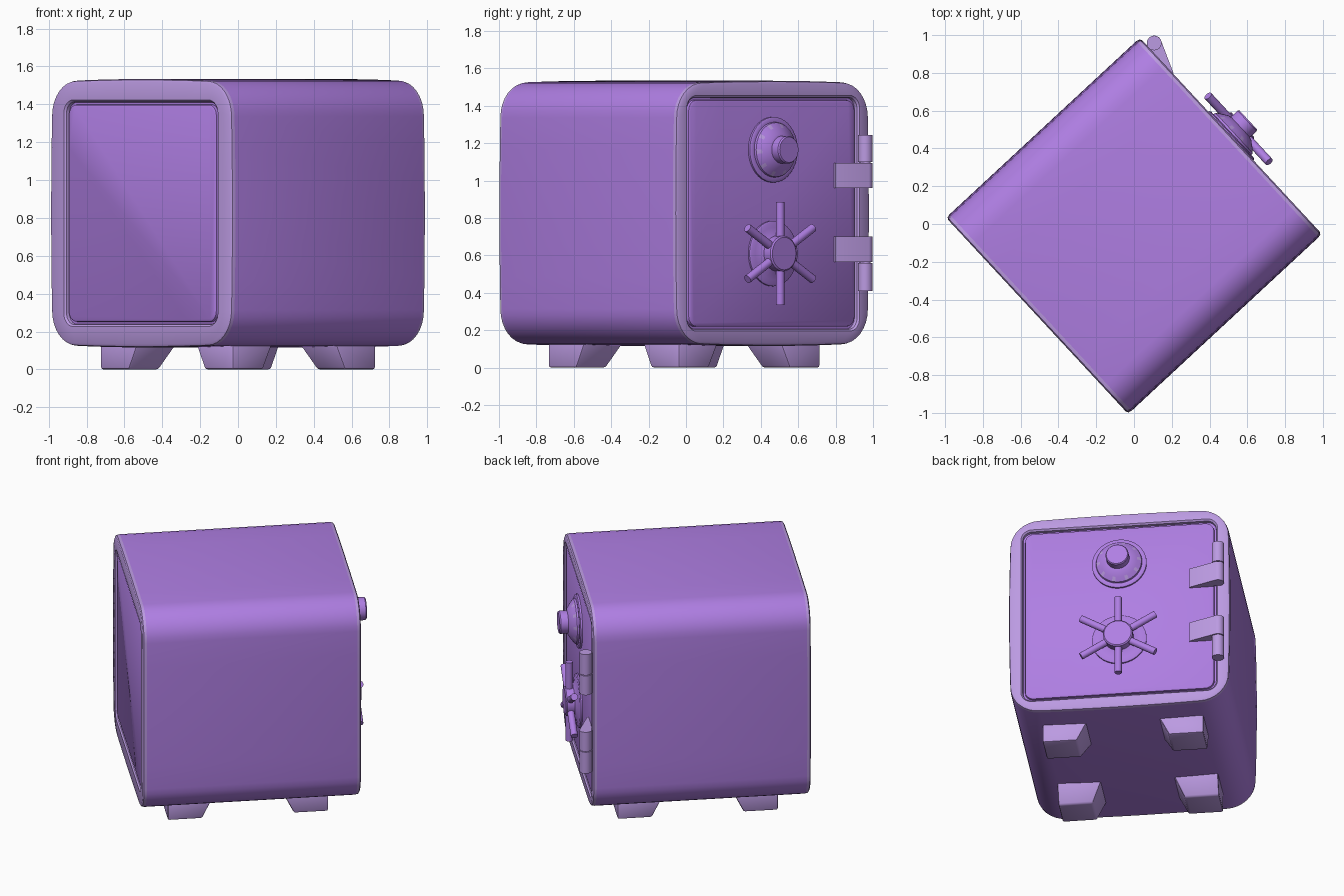
import bpy, bmesh, math
from mathutils import Matrix, Vector

if "Cube" in bpy.data.objects:
    bpy.data.objects.remove(bpy.data.objects["Cube"])

# Whole safe is modelled facing -y, then turned about z
TURN = Matrix.Translation((0, -0.01, 0)) @ Matrix.Rotation(math.radians(132.85), 4, 'Z')
ZC = 0.825       # height of body centre
FRONT = -0.695   # door surface


def material(name, rgb):
    m = bpy.data.materials.new(name)
    m.diffuse_color = (*rgb, 1)
    m.use_nodes = True
    m.node_tree.nodes["Principled BSDF"].inputs["Base Color"].default_value = m.diffuse_color
    return m


PURPLE = material("purple", (0.43, 0.21, 0.77))
LILAC = material("pale lilac", (0.50, 0.325, 0.76))


def finish(bm, name, mats, angle=35, bevel=0):
    bmesh.ops.recalc_face_normals(bm, faces=bm.faces)
    if bevel:
        bmesh.ops.bevel(bm, geom=bm.edges[:], offset=bevel, segments=2, affect='EDGES', profile=0.5)
    me = bpy.data.meshes.new(name)
    bm.to_mesh(me)
    bm.free()
    ob = bpy.data.objects.new(name, me)
    bpy.context.collection.objects.link(ob)
    for m in mats:
        me.materials.append(m)
    ob.matrix_world = TURN
    bpy.ops.object.select_all(action='DESELECT')
    ob.select_set(True)
    bpy.context.view_layer.objects.active = ob
    bpy.ops.object.shade_smooth_by_angle(angle=math.radians(angle))
    return ob


def rounded_square(half, radius, y, bulge, arc=8, side=6):
    """Rounded square outline in the xz plane with softly bowed sides."""
    pts, c = [], half - radius
    for q in range(4):
        rot = Matrix.Rotation(q * math.pi / 2, 2)
        quarter = [(half + bulge * (1 - t * t), c * t)
                   for t in (-1 + 2 * i / side for i in range(side))]
        quarter += [(c + radius * math.cos(a), c + radius * math.sin(a))
                    for a in (math.pi / 2 * i / arc for i in range(arc))]
        for p in quarter:
            v = rot @ Vector(p)
            pts.append((v.x, y, v.y + ZC))
    return pts


def loft(loops, name, mats, mat_rule=lambda i, j: 0, angle=35):
    bm = bmesh.new()
    rings = [[bm.verts.new(p) for p in loop] for loop in loops]
    n = len(rings[0])
    for i in range(len(rings) - 1):
        for j in range(n):
            k = (j + 1) % n
            f = bm.faces.new((rings[i][j], rings[i][k], rings[i + 1][k], rings[i + 1][j]))
            f.material_index = mat_rule(i, j)
    bm.faces.new(rings[0])
    bm.faces.new(rings[-1])
    return finish(bm, name, mats, angle)


def lathe(profile, name, mats, z, segs=40, mat_rule=lambda i, j: 0):
    """Turned part standing out of the door; profile is (radius, distance)."""
    loops = [[(r * math.cos(2 * math.pi * j / segs), FRONT - d,
               z + r * math.sin(2 * math.pi * j / segs)) for j in range(segs)]
             for r, d in profile]
    return loft(loops, name, mats, mat_rule)


def cylinder(bm, start, end, radius, segs=20):
    a, b = Vector(start), Vector(end)
    rot = (b - a).to_track_quat('Z', 'Y').to_matrix().to_4x4()
    bmesh.ops.create_cone(bm, cap_ends=True, segments=segs, radius1=radius, radius2=radius,
                          depth=(b - a).length, matrix=Matrix.Translation((a + b) / 2) @ rot)


# Body: bowed shell with pale rims and inset panels at both ends
rim = [(0.685, 0.175, 0.70, 0.006), (0.697, 0.185, 0.693, 0.007), (0.701, 0.19, 0.675, 0.008)]


def end_rings(panel, sign):
    inner = [(panel - 0.012, 0.05, 0.693, 0), (panel - 0.002, 0.055, 0.687, 0),
             (panel, 0.055, 0.672, 0), (panel + 0.012, 0.06, 0.672, 0),
             (panel + 0.014, 0.06, 0.69, 0), (panel + 0.024, 0.07, 0.70, 0)]
    return [rounded_square(h, r, sign * y, b) for h, r, y, b in inner + rim]


back, door = end_rings(0.574, 1), end_rings(0.606, -1)
count = len(back)
last = 2 * count - 2
loft(back + door[::-1], "safe_body", [PURPLE, LILAC],
     lambda i, j: 1 if 3 <= min(i, last - i) < count - 1 else 0)

# Combination dial with pale tick marks on its cone
lathe([(0.175, -0.005), (0.175, 0.01), (0.165, 0.016), (0.148, 0.016), (0.145, 0.028),
       (0.12, 0.048), (0.088, 0.07), (0.074, 0.074), (0.074, 0.122), (0.068, 0.13), (0.05, 0.13)],
      "combination_dial", [PURPLE, LILAC], 1.165,
      mat_rule=lambda i, j: 1 if i == 4 and j % 4 == 0 else 0)

# Door handle: base and hub, then six spokes
HZ = 0.61
lathe([(0.175, -0.005), (0.175, 0.008), (0.165, 0.014), (0.14, 0.014), (0.095, 0.035),
       (0.095, 0.085), (0.087, 0.092), (0.05, 0.092)], "handle_hub", [PURPLE], HZ)
bm = bmesh.new()
for i in range(6):
    a = math.radians(90 + 60 * i)
    d = Vector((math.cos(a), 0, math.sin(a)))
    base = Vector((0, FRONT - 0.06, HZ))
    cylinder(bm, base + d * 0.05, base + d * 0.275, 0.023, 16)
finish(bm, "handle_spokes", [PURPLE])

# Hinges: wedge strap wrapped round a knuckle, with a pin block beyond it
PX, PY, PR = 0.637, FRONT - 0.042, 0.039
for name, z0, z1, p0, p1 in (("upper", 0.96, 1.095, 1.10, 1.245),
                             ("lower", 0.565, 0.70, 0.41, 0.56)):
    outline = [(0.45, FRONT + 0.01), (0.45, FRONT - 0.008)]
    outline += [(PX + PR * math.cos(a), PY + PR * math.sin(a))
                for a in (math.radians(-102 + 192 * i / 14) for i in range(15))]
    loft([[(x, y, z) for x, y in outline] for z in (z0, z1)], name + "_hinge_strap", [LILAC])
    bm = bmesh.new()
    cylinder(bm, (PX, PY, p0), (PX, PY, p1), PR, 24)
    cylinder(bm, (PX, PY, min(p0, z0) + 0.02), (PX, PY, max(p1, z1) - 0.02), PR * 0.7)
    finish(bm, name + "_hinge_pin", [LILAC])

# Feet: straight outer sides, sloping inner sides
for sx in (-1, 1):
    for sy in (-1, 1):
        bm = bmesh.new()
        bmesh.ops.create_cube(bm, size=1)
        for v in bm.verts:
            inner = 0.225 if v.co.z > 0 else 0.295
            x = 0.515 if v.co.x > 0 else inner
            y = 0.515 if v.co.y > 0 else inner
            v.co = (sx * x, sy * y, 0.14 if v.co.z > 0 else 0.0)
        side = ("left" if sx < 0 else "right") + ("_front" if sy < 0 else "_back")
        finish(bm, side + "_foot", [LILAC], bevel=0.012)
